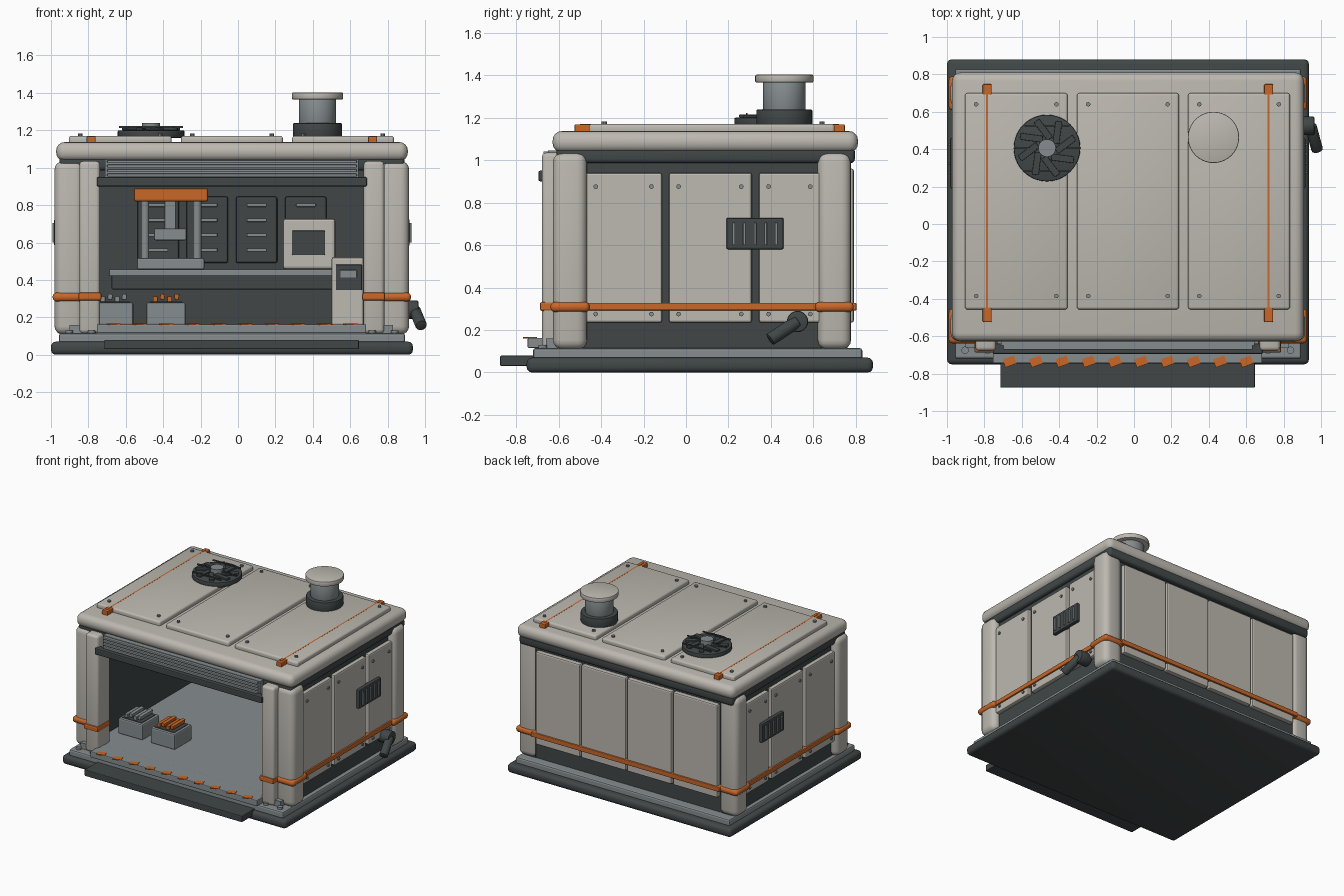
import bpy, bmesh, math
from mathutils import Vector, Matrix

CX = -0.033  # mid-plane of the body


def mat(name, rgb):
    m = bpy.data.materials.new(name)
    m.diffuse_color = (*rgb, 1)
    return m


CREAM = mat("warm_white", (0.51, 0.485, 0.44))
DARK = mat("charcoal", (0.052, 0.062, 0.064))
GREY = mat("steel_grey", (0.24, 0.27, 0.28))
ORANGE = mat("orange", (0.58, 0.135, 0.022))


def finish(bm, name, m, bevel=0.0, segs=2):
    if bevel:
        bmesh.ops.bevel(bm, geom=bm.edges[:], offset=bevel, segments=segs,
                        profile=0.5, affect='EDGES', clamp_overlap=True)
    me = bpy.data.meshes.new(name)
    bm.to_mesh(me)
    bm.free()
    me.materials.append(m)
    ob = bpy.data.objects.new(name, me)
    bpy.context.collection.objects.link(ob)
    if segs > 2 or not bevel:
        bpy.context.view_layer.objects.active = ob
        ob.select_set(True)
        bpy.ops.object.shade_smooth_by_angle(angle=math.radians(35))
        ob.select_set(False)
    return ob


def box(name, x, y, z, m, bevel=0.008, segs=2, turn=0, axis='Z'):
    """Bevelled block from (min, max) ranges."""
    bm = bmesh.new()
    bmesh.ops.create_cube(bm, size=1)
    size = Vector((abs(x[1] - x[0]), abs(y[1] - y[0]), abs(z[1] - z[0])))
    bmesh.ops.scale(bm, vec=size, verts=bm.verts)
    ob = finish(bm, name, m, bevel, segs)
    ob.location = (sum(x) / 2, sum(y) / 2, sum(z) / 2)
    ob.rotation_euler['XYZ'.index(axis)] = turn
    return ob


def rod(name, a, b, r, m, sides=24, bevel=0):
    """Cylinder between two points."""
    a, b = Vector(a), Vector(b)
    bm = bmesh.new()
    bmesh.ops.create_cone(bm, cap_ends=True, segments=sides, radius1=r, radius2=r, depth=(b - a).length)
    if bevel:
        rim = [e for e in bm.edges if abs(e.verts[0].co.z - e.verts[1].co.z) < 1e-5]
        bmesh.ops.bevel(bm, geom=rim, offset=bevel, segments=2, profile=0.5, affect='EDGES')
    q = (b - a).to_track_quat('Z', 'Y')
    bm.transform(Matrix.Translation((a + b) / 2) @ q.to_matrix().to_4x4())
    return finish(bm, name, m)


def mx(s, x0, x1):
    """Range measured outward from the mid-plane on side s."""
    return tuple(sorted((CX + s * x0, CX + s * x1)))


# Base, plinth, floor, entry sill and step
box("base_slab", (-1, 0.935), (-0.75, 0.88), (0, 0.07), DARK, 0.025, 3)
box("plinth", (-0.957, 0.893), (-0.72, 0.83), (0.06, 0.115), GREY, 0.012)
box("floor", (-0.9, 0.83), (-0.66, 0.74), (0.11, 0.16), GREY, 0)
box("entry_sill", (-0.755, 0.685), (-0.745, -0.6), (0.115, 0.163), GREY, 0.006)
box("entry_step", (-0.715, 0.647), (-0.875, -0.6), (0.03, 0.08), DARK, 0.006)
for i in range(10):
    x = -0.665 + i * 0.1406
    box("sill_marker", (x - 0.032, x + 0.032), (-0.758, -0.712), (0.16, 0.167), ORANGE, 0, turn=0.35)

# Shell walls
for s in (-1, 1):
    box("side_wall", mx(s, 0.80, 0.895), (-0.6, 0.76), (0.11, 1.04), DARK, 0)
box("back_wall", (-0.9, 0.83), (0.68, 0.757), (0.11, 1.04), DARK, 0)

# Corner posts, door jambs and orange bands
for s in (-1, 1):
    for y0, y1 in ((-0.626, -0.466), (0.62, 0.777)):
        box("corner_post", mx(s, 0.79, 0.948), (y0, y1), (0.108, 1.035), CREAM, 0.045, 4)
        box("post_band", mx(s, 0.78, 0.958), (y0 - 0.012, y1 + 0.012), (0.285, 0.332), ORANGE, 0.02, 3)
    box("door_jamb", mx(s, 0.705, 0.815), (-0.678, -0.52), (0.115, 1.035), CREAM, 0.02, 3)
    box("jamb_band", mx(s, 0.697, 0.82), (-0.688, -0.53), (0.29, 0.332), ORANGE, 0.01)
    box("side_band", mx(s, 0.9, 0.936), (-0.5, 0.66), (0.292, 0.328), ORANGE, 0.006)
    for x0 in (0.75, 0.87):
        rod("foot_bolt", (CX + s * x0, -0.675, 0.11), (CX + s * x0, -0.675, 0.13), 0.02, GREY, 12)
box("back_band", (-0.85, 0.78), (0.74, 0.803), (0.292, 0.328), ORANGE, 0.006)

# Side panels with bolts and louvre vents
for s in (-1, 1):
    for y0, y1 in ((-0.47, -0.113), (-0.08, 0.31), (0.344, 0.635)):
        box("side_panel", mx(s, 0.88, 0.925), (y0, y1), (0.235, 0.94), CREAM, 0.01)
        for y in (max(y0, -0.5) + 0.045, y1 - 0.05):
            for z in (0.275, 0.875):
                rod("panel_bolt", (CX + s * 0.92, y, z), (CX + s * 0.934, y, z), 0.011, GREY, 10)
    box("side_vent", mx(s, 0.915, 0.95), (0.19, 0.46), (0.58, 0.728), DARK, 0.008)
    for i in range(5):
        y = 0.225 + i * 0.05
        box("vent_slat", mx(s, 0.945, 0.96), (y - 0.006, y + 0.006), (0.6, 0.705), GREY, 0.003)

# Back panels
for i in range(4):
    x = -0.822 + i * 0.396
    box("back_panel", (x, x + 0.384), (0.74, 0.79), (0.235, 0.96), CREAM, 0.01)

# Crank on the right side
rod("crank_hub", (0.87, 0.525, 0.24), (0.965, 0.525, 0.24), 0.05, DARK, 24, 0.008)
rod("crank_arm", (0.945, 0.525, 0.24), (0.98, 0.395, 0.155), 0.031, DARK, 20, 0.006)

# Roof with panels, bolts and tie straps
box("roof_collar", (-0.955, 0.89), (-0.61, 0.795), (0.985, 1.06), DARK, 0.02, 3)
box("roof_slab", (-0.972, 0.908), (-0.628, 0.81), (1.035, 1.137), CREAM, 0.045, 4)
for x0, x1 in ((-0.904, -0.355), (-0.305, 0.24), (0.289, 0.834)):
    box("roof_panel", (x0, x1), (-0.457, 0.7), (1.12, 1.17), CREAM, 0.014, 3)
    for x in (x0 + 0.06, x1 - 0.06):
        for y in (-0.385, 0.64):
            rod("roof_bolt", (x, y, 1.16), (x, y, 1.182), 0.012, GREY, 10)
for x in (-0.785, 0.72):
    box("roof_strap", (x - 0.005, x + 0.005), (-0.5, 0.72), (1.13, 1.1705), ORANGE, 0)
    for y0, y1 in ((-0.525, -0.44), (0.685, 0.748)):
        box("strap_clip", (x - 0.024, x + 0.024), (y0, y1), (1.13, 1.168), ORANGE, 0.006)

# Roof fan
fx, fy = -0.465, 0.406
rod("fan_housing", (fx, fy, 1.16), (fx, fy, 1.2), 0.178, DARK, 40, 0.006)
rod("fan_hub", (fx, fy, 1.19), (fx, fy, 1.24), 0.047, GREY, 24)
for i in range(8):
    a = i * math.pi / 4 + 0.2
    cx, cy = fx + 0.1 * math.cos(a), fy + 0.1 * math.sin(a)
    box("fan_blade", (cx - 0.06, cx + 0.06), (cy - 0.018, cy + 0.018), (1.2, 1.214), DARK, 0.003, turn=a + 0.45)
for dy in (-0.12, 0, 0.12):
    w = math.sqrt(0.17 ** 2 - dy ** 2)
    box("fan_guard_bar", (fx - w, fx + w), (fy + dy - 0.004, fy + dy + 0.004), (1.212, 1.222), DARK, 0)

# Exhaust stack
for name, r, z0, z1, m in (("stack_base", 0.132, 1.16, 1.238, DARK), ("stack_pipe", 0.1, 1.23, 1.37, GREY),
                           ("stack_cap", 0.137, 1.365, 1.402, CREAM)):
    rod(name, (0.425, 0.463, z0), (0.425, 0.463, z1), r, m, 40, 0.006)

# Rolled shutter over the doorway
box("door_lintel", (-0.755, 0.69), (-0.695, -0.64), (0.9, 0.95), DARK, 0.008)
box("shutter_back", (-0.71, 0.645), (-0.65, -0.6), (0.94, 1.045), GREY, 0)
for i in range(4):
    z = 0.952 + i * 0.024
    box("shutter_slat", (-0.7, 0.635), (-0.672, -0.64), (z, z + 0.017), GREY, 0.005)

# Back wall racks
for i in range(4):
    x = -0.538 + i * 0.263
    box("wall_rack", (x, x + 0.222), (0.65, 0.69), (0.49, 0.845), DARK, 0.01)
    for z in (0.56, 0.64, 0.72, 0.8):
        box("rack_slat", (x + 0.06, x + 0.165), (0.638, 0.655), (z - 0.009, z + 0.009), GREY, 0.004)

# Workbench
box("bench_top", (-0.69, 0.56), (0.26, 0.68), (0.42, 0.457), GREY, 0.006)
box("bench_apron", (-0.675, 0.545), (0.28, 0.66), (0.35, 0.425), DARK, 0.004)

# Bench press
box("press_base", (-0.54, -0.18), (0.31, 0.6), (0.455, 0.518), GREY, 0.01)
for x in (-0.497, -0.218):
    rod("press_column", (x, 0.45, 0.5), (x, 0.45, 0.84), 0.022, GREY, 16)
box("press_head", (-0.556, -0.16), (0.32, 0.58), (0.82, 0.89), ORANGE, 0.01)
box("press_ram", (-0.392, -0.333), (0.42, 0.48), (0.66, 0.83), GREY, 0.005)
box("press_plate", (-0.45, -0.275), (0.36, 0.54), (0.612, 0.675), GREY, 0.008)

# Bench machine and floor console
box("machine_body", (0.24, 0.52), (0.33, 0.6), (0.457, 0.728), CREAM, 0.014)
box("machine_window", (0.288, 0.465), (0.322, 0.34), (0.533, 0.663), DARK, 0.004)
box("console_body", (0.5, 0.672), (0.02, 0.22), (0.155, 0.522), CREAM, 0.012)
box("console_face", (0.523, 0.662), (0.012, 0.03), (0.345, 0.482), DARK, 0.003)
box("console_screen", (0.547, 0.635), (0.005, 0.02), (0.412, 0.452), GREY, 0.002)

# Crates with bars inside
for x0, m in ((-0.77, GREY), (-0.49, ORANGE)):
    box("crate", (x0, x0 + 0.21), (-0.38, -0.17), (0.158, 0.28), GREY, 0.01)
    box("crate_liner", (x0 + 0.02, x0 + 0.19), (-0.36, -0.19), (0.27, 0.284), DARK, 0)
    for i in range(4):
        x = x0 + 0.048 + i * 0.038
        top = 0.318 + 0.012 * (i % 2)
        box("crate_bar", (x - 0.013, x + 0.013), (-0.35, -0.2), (top - 0.035, top - 0.005), m, 0.004,
            turn=0.15 * (i % 2), axis='Y')
